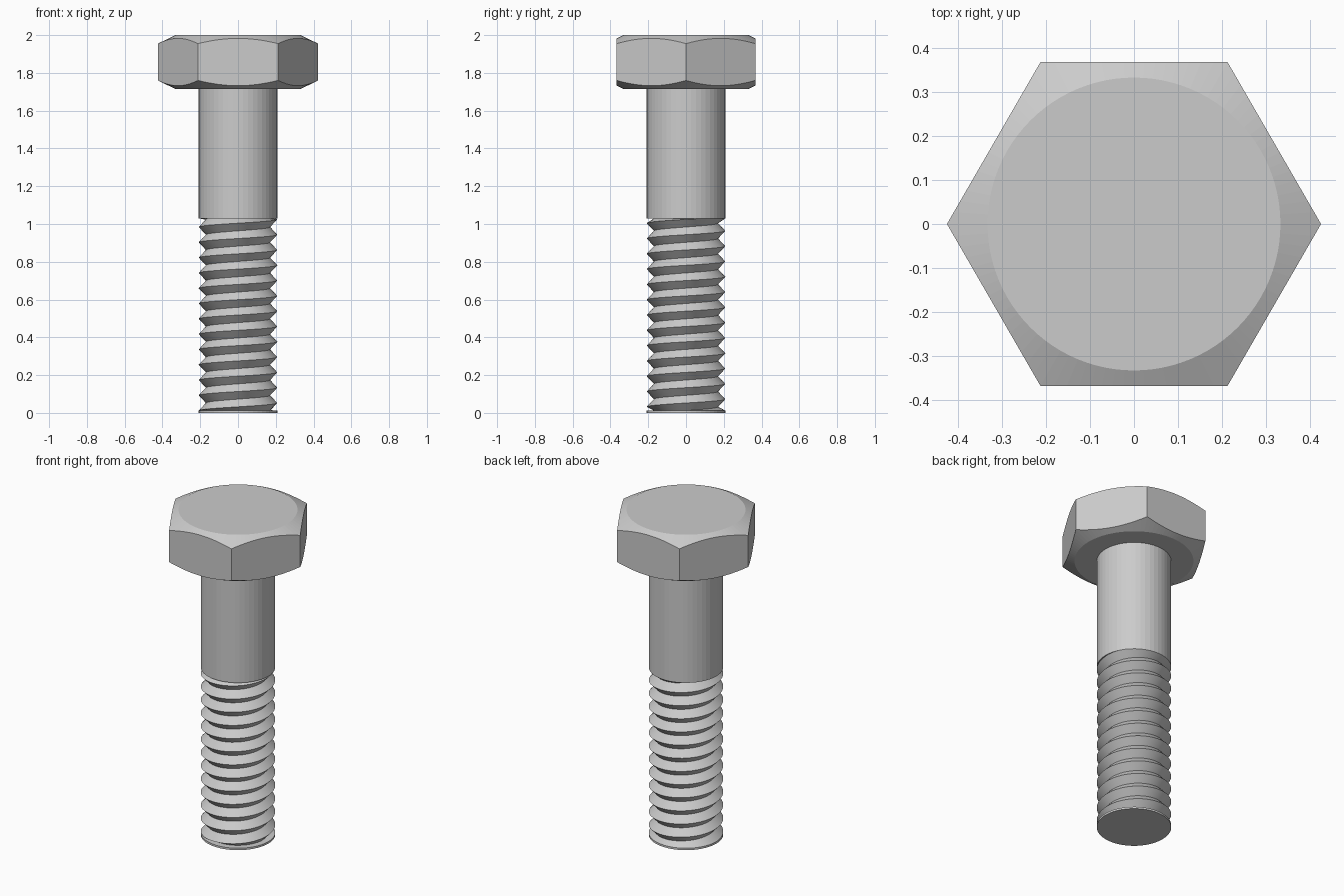
import bpy, bmesh
from math import sin, cos, pi, radians

cube = bpy.data.objects.get("Cube")
if cube:
    bpy.data.objects.remove(cube)

steel = bpy.data.materials.new("grey_steel")
steel.use_nodes = True
steel.diffuse_color = (0.6, 0.6, 0.6, 1)
steel.node_tree.nodes["Principled BSDF"].inputs["Base Color"].default_value = steel.diffuse_color

SEGS = 48
HEX_R, FLAT_R = 0.424, 0.332          # head corner radius, flat face radius
HEAD_LOW, HEAD_TOP, BEVEL = 1.715, 2.0, 0.49
SHANK_R, ROOT_R = 0.208, 0.17
THREAD_LOW, THREAD_TOP, PITCH = 0.012, 1.03, 0.081


def finish(name, bm):
    bmesh.ops.remove_doubles(bm, verts=bm.verts, dist=1e-6)
    bmesh.ops.recalc_face_normals(bm, faces=bm.faces)
    mesh = bpy.data.meshes.new(name)
    bm.to_mesh(mesh)
    bm.free()
    mesh.materials.append(steel)
    obj = bpy.data.objects.new(name, mesh)
    bpy.context.collection.objects.link(obj)
    return obj


def loft(name, rings, segs):
    """Skin a stack of rings, each a function angle -> (radius, z), with capped ends."""
    bm = bmesh.new()
    loops = []
    for ring in rings:
        loop = []
        for i in range(segs):
            a = 2 * pi * i / segs
            r, z = ring(a)
            loop.append(bm.verts.new((r * cos(a), r * sin(a), z)))
        loops.append(loop)
    for low, high in zip(loops, loops[1:]):
        for i in range(segs):
            j = (i + 1) % segs
            bm.faces.new((low[i], low[j], high[j], high[i]))
    bm.faces.new(loops[0][::-1])
    bm.faces.new(loops[-1])
    return finish(name, bm)


def hex_radius(a):
    return HEX_R * cos(pi / 6) / cos(a % (pi / 3) - pi / 6)


def chamfer(a):
    return BEVEL * (hex_radius(a) - FLAT_R)


# Hexagonal head with conical chamfers above and below
loft("head", [
    lambda a: (FLAT_R, HEAD_LOW),
    lambda a: (hex_radius(a), HEAD_LOW + chamfer(a)),
    lambda a: (hex_radius(a), HEAD_TOP - chamfer(a)),
    lambda a: (FLAT_R, HEAD_TOP)], 2 * SEGS)

# Plain shank and the disc at the tip
loft("shank", [lambda a: (SHANK_R, THREAD_TOP), lambda a: (SHANK_R, HEAD_LOW + 0.01)], SEGS)
loft("tip", [lambda a: (SHANK_R, 0), lambda a: (SHANK_R, THREAD_LOW)], SEGS)

# Helical V thread, trimmed flat at both ends
bm = bmesh.new()
turns = int((THREAD_TOP - THREAD_LOW) / PITCH) + 3
roots, crests = [], []
for i in range(turns * SEGS + 1):
    a = 2 * pi * i / SEGS
    z = THREAD_LOW + PITCH * (i / SEGS - 1)
    for verts, r, dz in ((roots, ROOT_R, 0), (crests, SHANK_R, PITCH / 2)):
        height = min(max(z + dz, THREAD_LOW), THREAD_TOP)
        verts.append(bm.verts.new((r * cos(a), r * sin(a), height)))
for i in range((turns - 1) * SEGS):
    bm.faces.new((roots[i], roots[i + 1], crests[i + 1], crests[i]))
    k = i + SEGS
    bm.faces.new((crests[i], crests[i + 1], roots[k + 1], roots[k]))
thread = finish("thread", bm)

# Rounded flanks of the thread shade smoothly, crests stay sharp
bpy.ops.object.select_all(action='DESELECT')
thread.select_set(True)
bpy.context.view_layer.objects.active = thread
bpy.ops.object.shade_smooth_by_angle(angle=radians(30))
